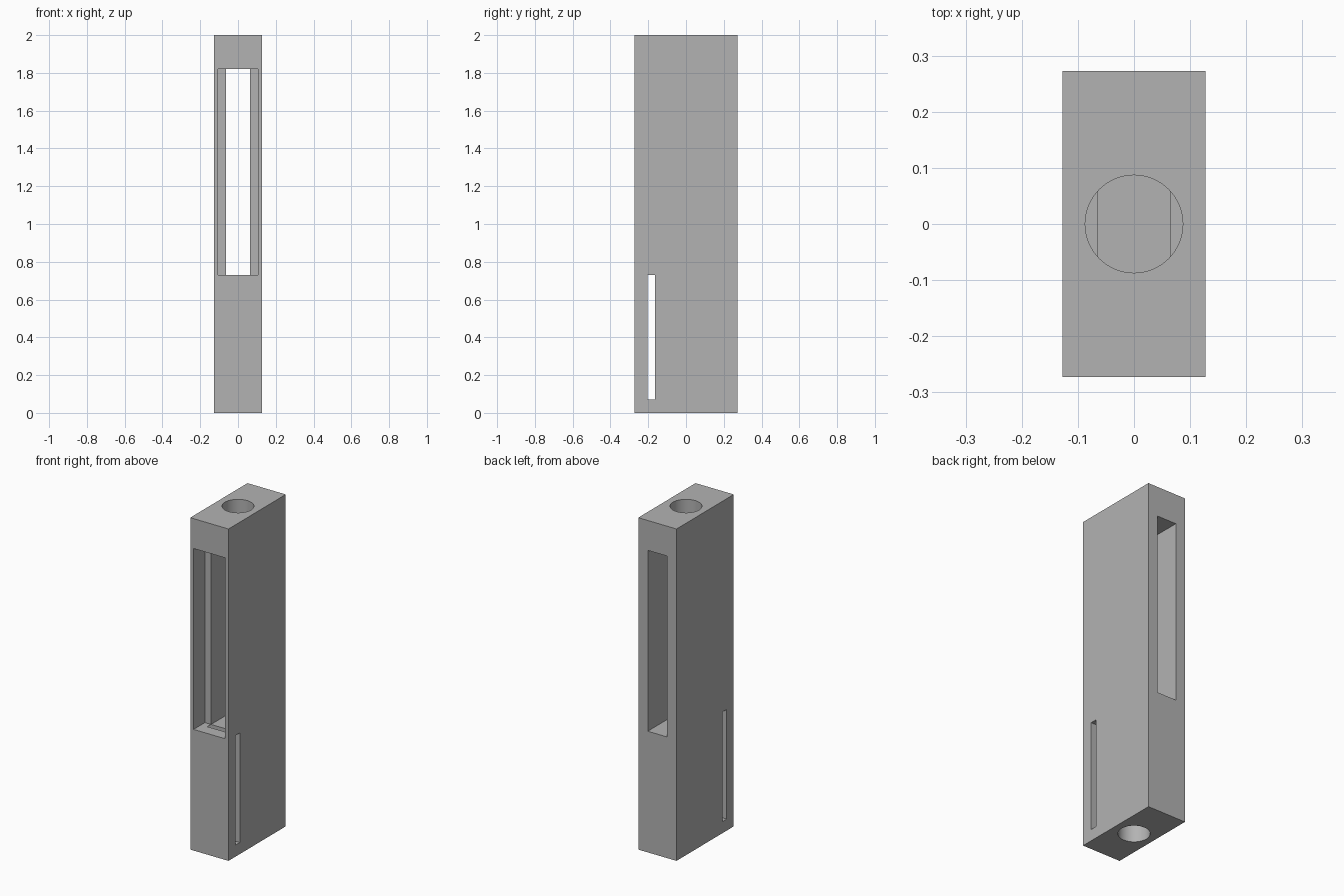
import bpy

if "Cube" in bpy.data.objects:
    bpy.data.objects.remove(bpy.data.objects["Cube"], do_unlink=True)

HALF_W, HALF_D, TOP = 0.1275, 0.2725, 2.0
WIN_LOW, WIN_HIGH = 0.73, 1.82      # window height range
OVER = 0.05                         # cutter overshoot past outer faces


def box(name, x, y, z):
    """Box spanning the given (low, high) ranges."""
    bpy.ops.mesh.primitive_cube_add(size=1, location=[sum(r) / 2 for r in (x, y, z)])
    ob = bpy.context.object
    ob.name = name
    ob.scale = [r[1] - r[0] for r in (x, y, z)]
    bpy.ops.object.transform_apply(location=True, rotation=False, scale=True)
    return ob


def rod(name, low, high):
    """Upright round cutter on the centre axis."""
    bpy.ops.mesh.primitive_cylinder_add(vertices=64, radius=0.087, depth=high - low,
                                        location=(0, 0, (low + high) / 2))
    bpy.context.object.name = name
    return bpy.context.object


def cut(target, cutter):
    cutter.hide_render = True
    mod = target.modifiers.new(cutter.name, 'BOOLEAN')
    mod.operation, mod.solver, mod.object = 'DIFFERENCE', 'EXACT', cutter
    bpy.context.view_layer.objects.active = target
    bpy.ops.object.modifier_apply(modifier=mod.name)
    bpy.data.objects.remove(cutter, do_unlink=True)


# Main block
body = box("slotted_block", (-HALF_W, HALF_W), (-HALF_D, HALF_D), (0, TOP))

# Wide front recess, then the narrow window running through to the back
cut(body, box("front_recess", (-0.105, 0.105), (-HALF_D - OVER, -0.165), (WIN_LOW, WIN_HIGH)))
cut(body, box("through_window", (-0.064, 0.064), (-0.2, HALF_D + OVER), (WIN_LOW, WIN_HIGH)))

# Thin sideways slot, opening into the floor of the recess
cut(body, box("side_slot", (-HALF_W - OVER, HALF_W + OVER), (-0.205, -0.165), (0.07, WIN_LOW)))

# Round holes in the top and bottom ends
cut(body, rod("top_hole", WIN_HIGH, TOP + OVER))
cut(body, rod("bottom_hole", -OVER, TOP - WIN_HIGH))

# Plain grey finish
grey = bpy.data.materials.new("plain_grey")
grey.use_nodes = True
colour = (0.45, 0.45, 0.45, 1)
grey.diffuse_color = colour
grey.node_tree.nodes["Principled BSDF"].inputs["Base Color"].default_value = colour
body.data.materials.clear()
body.data.materials.append(grey)

bpy.ops.object.select_all(action='DESELECT')
body.select_set(True)
bpy.context.view_layer.objects.active = body
bpy.ops.object.shade_smooth_by_angle()
